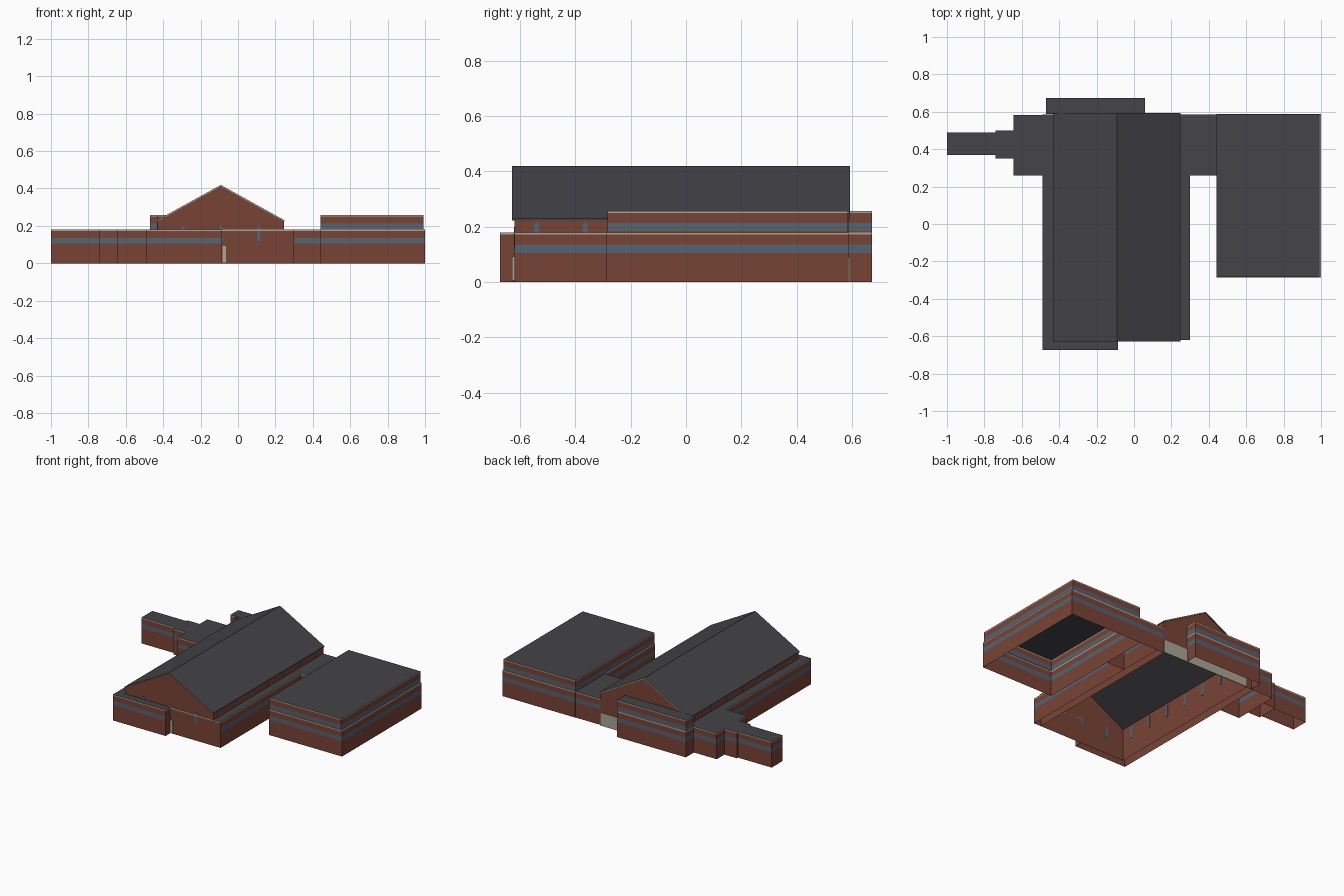
import bpy, bmesh, math

if "Cube" in bpy.data.objects:
    bpy.data.objects.remove(bpy.data.objects["Cube"])


def material(name, rgb):
    m = bpy.data.materials.new(name)
    m.use_nodes = True
    m.diffuse_color = (*rgb, 1)
    m.node_tree.nodes["Principled BSDF"].inputs["Base Color"].default_value = (*rgb, 1)
    return m


MATS = [material("red_brick", (0.19, 0.056, 0.036)),
        material("window_glass", (0.09, 0.125, 0.165)),
        material("pale_trim", (0.42, 0.38, 0.30)),
        material("dark_roof", (0.058, 0.056, 0.063))]
BRICK, GLASS, TRIM, ROOF = range(4)

# Wall rows: (top height, material), stacked upward
LOW = [(0.106, BRICK), (0.136, GLASS), (0.172, BRICK), (0.18, TRIM)]
PLAIN = [(0.172, BRICK), (0.18, TRIM)]
UPPER = [(0.184, BRICK), (0.214, GLASS), (0.249, BRICK), (0.257, TRIM)]


def finish(name, bm):
    mesh = bpy.data.meshes.new(name)
    bm.to_mesh(mesh)
    bm.free()
    for m in MATS:
        mesh.materials.append(m)
    obj = bpy.data.objects.new(name, mesh)
    bpy.context.collection.objects.link(obj)
    return obj


def face(bm, points, mat):
    f = bm.faces.new([bm.verts.new(p) for p in points])
    f.material_index = mat


def wall(bm, p, q, rows, base=0.0):
    for top, mat in rows:
        face(bm, [(*p, base), (*q, base), (*q, top), (*p, top)], mat)
        base = top


def block(name, x0, x1, y0, y1, rows=LOW, skip="", plain="", base=0.0, cap=True):
    """Open-bottomed building volume; sides named s, e, n, w."""
    bm = bmesh.new()
    c = [(x0, y0), (x1, y0), (x1, y1), (x0, y1)]
    for i, side in enumerate("senw"):
        if side not in skip:
            wall(bm, c[i], c[(i + 1) % 4], PLAIN if side in plain else rows, base)
    if cap:
        face(bm, [(*p, rows[-1][0]) for p in c], ROOF)
    return finish(name, bm)


def prism(name, profile, axis, start, end, mat, end_mat=None):
    """Extrude an (across, z) profile along the x or y axis."""
    bm = bmesh.new()
    put = (lambda a, t, z: (t, a, z)) if axis == "x" else (lambda a, t, z: (a, t, z))
    rings = [[bm.verts.new(put(a, t, z)) for a, z in profile] for t in (start, end)]
    for ring in rings:
        bm.faces.new(ring).material_index = mat if end_mat is None else end_mat
    n = len(profile)
    for i in range(n):
        j = (i + 1) % n
        bm.faces.new([rings[0][i], rings[0][j], rings[1][j], rings[1][i]]).material_index = mat
    bmesh.ops.recalc_face_normals(bm, faces=bm.faces)
    return finish(name, bm)


def rect(a0, a1, z0, z1):
    return [(a0, z0), (a1, z0), (a1, z1), (a0, z1)]


def arch(centre, z0, z1, r=0.009):
    pts = [(centre - r, z0), (centre + r, z0)]
    for i in range(7):
        t = math.pi * i / 6
        pts.append((centre + r * math.cos(t), z1 - r + r * math.sin(t)))
    return pts


# Main hall walls with gables
W, E, S, N = -0.43, 0.245, -0.62, 0.588
MID, EAVE, RIDGE = -0.092, 0.225, 0.412
bm = bmesh.new()
wall(bm, (W, N), (W, S), [(EAVE, BRICK)])
wall(bm, (E, S), (E, N), [(EAVE, BRICK)])
for y, a, b in ((S, W, E), (N, E, W)):
    face(bm, [(a, y, 0), (b, y, 0), (b, y, EAVE), (MID, y, RIDGE), (a, y, EAVE)], BRICK)
finish("hall_walls", bm)

# Hall roof: thin chevron with pale rake ends
T = 0.007
roof = [(W - 0.004, EAVE - 0.002), (MID, RIDGE), (E + 0.004, EAVE - 0.002),
        (E + 0.004, EAVE + T - 0.002), (MID, RIDGE + T), (W - 0.004, EAVE + T - 0.002)]
prism("hall_roof", roof, "y", S - 0.008, N + 0.005, ROOF, TRIM)

# Arched hall windows along both sides and in the front gable
for i in range(7):
    y = -0.54 + 0.175 * i
    for side, x in (("right", W), ("left", E)):
        prism(f"hall_window_{side}_{i + 1}", arch(y, 0.13, 0.215), "x",
              x - 0.002, x + 0.002, GLASS)
for i, x in enumerate((-0.295, MID, 0.11)):
    prism(f"gable_window_{i + 1}", arch(x, 0.12, 0.2), "y", S - 0.002, S + 0.002, GLASS)

# Concrete panel behind the hall, door and trim on the front
prism("back_panel", rect(W, E, 0, 0.09), "y", N, N + 0.005, TRIM)
prism("front_door", rect(-0.083, -0.064, 0.005, 0.092), "y", S - 0.008, S, TRIM)
prism("front_trim", rect(-0.085, E, 0.172, 0.18), "y", S - 0.003, S, TRIM)

# Low wings wrapped round the hall
block("right_wing", -0.49, W, S, 0.585, skip="se")
block("left_wing", E, 0.30, S, 0.585, skip="w", plain="s")
block("front_extension", -0.49, -0.085, -0.673, S, skip="n", plain="e")

# Stepped arm on the right
block("arm_inner", -0.645, -0.49, 0.26, 0.584, skip="e")
block("arm_middle", -0.74, -0.645, 0.35, 0.50, skip="e")
block("arm_outer", -1.0, -0.74, 0.37, 0.488, skip="e")

# Two-storey back block, with its return wall above the wing
block("back_block", -0.47, 0.06, N, 0.673, rows=LOW + UPPER, skip="s")
bm = bmesh.new()
wall(bm, (-0.47, N), (W, N), UPPER, 0.18)
finish("back_block_return", bm)

# Connector and two-storey left block
block("connector", 0.30, 0.44, 0.26, 0.585, skip="ew")
block("left_block_lower", 0.44, 1.0, -0.287, 0.587, cap=False)
block("left_block_upper", 0.44, 0.992, -0.284, 0.585, rows=UPPER, base=0.18)
bm = bmesh.new()
for x0, x1, y0, y1 in ((0.992, 1.0, -0.287, 0.587), (0.44, 0.992, -0.287, -0.284),
                       (0.44, 0.992, 0.585, 0.587)):
    face(bm, [(x0, y0, 0.18), (x1, y0, 0.18), (x1, y1, 0.18), (x0, y1, 0.18)], TRIM)
finish("left_block_ledge", bm)
